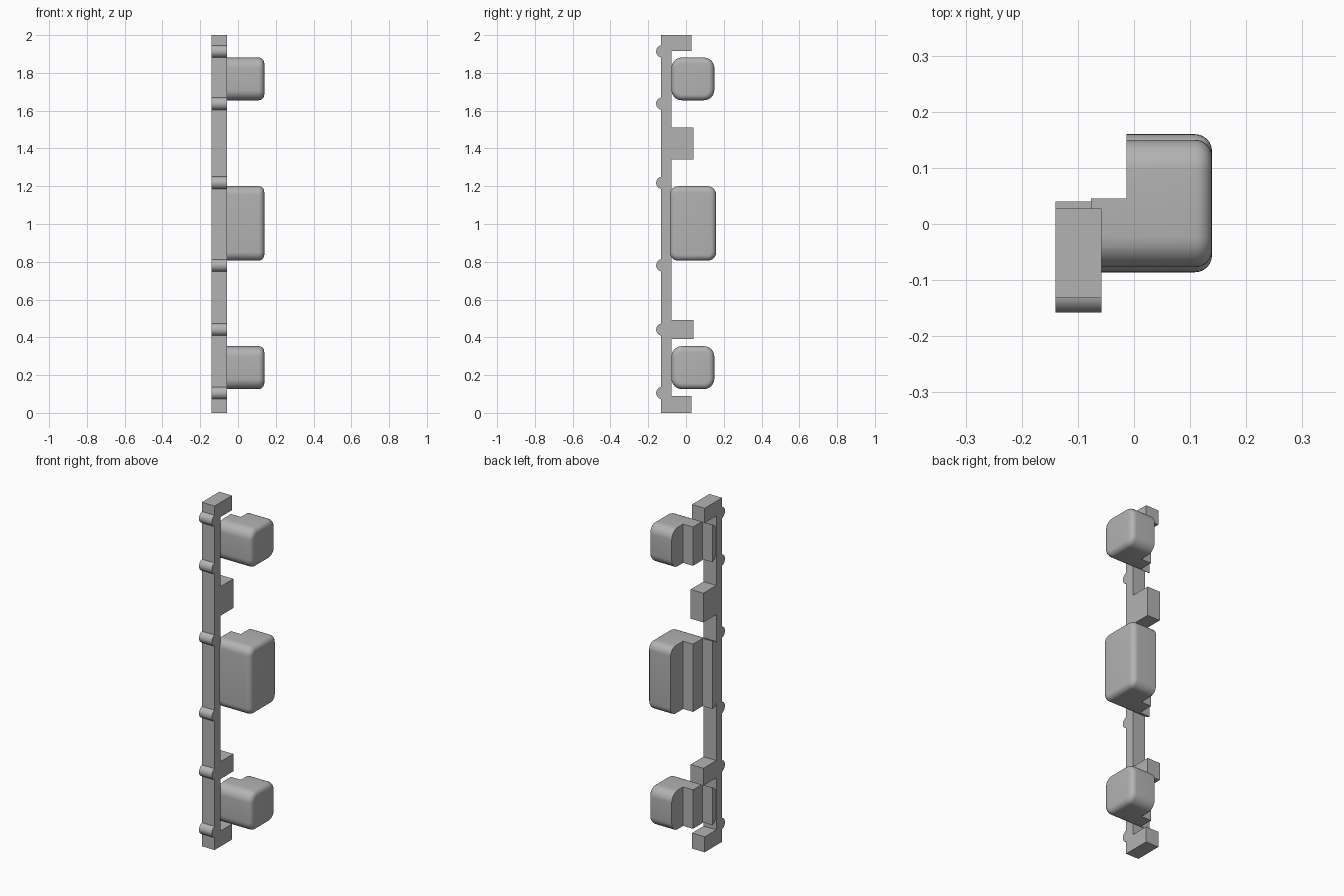
import bpy, bmesh
from math import radians, pi
from mathutils import Matrix, Vector

if "Cube" in bpy.data.objects:
    bpy.data.objects.remove(bpy.data.objects["Cube"], do_unlink=True)

grey = bpy.data.materials.new("plain grey")
grey.use_nodes = True
grey.diffuse_color = (0.45, 0.45, 0.45, 1)
grey.node_tree.nodes["Principled BSDF"].inputs["Base Color"].default_value = grey.diffuse_color

RAIL_LEFT, RAIL_RIGHT, RAIL_FRONT, RAIL_BACK = -0.14, -0.058, -0.132, -0.078


def finish(bm, name):
    bmesh.ops.recalc_face_normals(bm, faces=bm.faces)
    mesh = bpy.data.meshes.new(name)
    bm.to_mesh(mesh)
    bm.free()
    mesh.materials.append(grey)
    obj = bpy.data.objects.new(name, mesh)
    bpy.context.collection.objects.link(obj)
    return obj


def box_bm(low, high):
    bm = bmesh.new()
    low, high = Vector(low), Vector(high)
    bmesh.ops.create_cube(bm, size=1, matrix=Matrix.Translation((low + high) / 2)
                          @ Matrix.Diagonal((*(high - low), 1)))
    return bm


def smooth(obj):
    bpy.ops.object.select_all(action='DESELECT')
    obj.select_set(True)
    bpy.context.view_layer.objects.active = obj
    bpy.ops.object.shade_smooth_by_angle(angle=radians(35))


def extrude_profile(name, points, z0, z1):
    bm = bmesh.new()
    face = bm.faces.new([bm.verts.new((x, y, z0)) for x, y in points])
    new = bmesh.ops.extrude_face_region(bm, geom=[face])["geom"]
    bmesh.ops.translate(bm, vec=(0, 0, z1 - z0),
                        verts=[v for v in new if isinstance(v, bmesh.types.BMVert)])
    return finish(bm, name)


def key(name, front, back, z0, z1, radius):
    # Rounded block: long edges first, then the outer end
    right = 0.139
    bm = box_bm((RAIL_LEFT, front, z0), (right, back, z1))
    long_edges = [e for e in bm.edges if abs(e.verts[0].co.x - e.verts[1].co.x) > 0.1]
    bmesh.ops.bevel(bm, geom=long_edges, offset=radius, segments=8, profile=0.5, affect='EDGES')
    end_edges = [e for e in bm.edges if all(v.co.x > right - 0.001 for v in e.verts)]
    bmesh.ops.bevel(bm, geom=end_edges, offset=0.03, segments=6, profile=0.5, affect='EDGES')
    obj = finish(bm, name)
    # Stepped notch behind the rail, plus relief so the stem stays inside the rail
    stair = [(-0.3, -0.043), (-0.077, -0.043), (-0.077, 0.045),
             (-0.013, 0.045), (-0.013, 0.3), (-0.3, 0.3)]
    cutter = extrude_profile(name + "_notch_cutter", stair, z0 - 0.1, z1 + 0.1)
    cutter.hide_render = True
    mod = obj.modifiers.new("notch", 'BOOLEAN')
    mod.operation, mod.solver, mod.object = 'DIFFERENCE', 'EXACT', cutter
    bpy.context.view_layer.objects.active = obj
    bpy.ops.object.modifier_apply(modifier=mod.name)
    bpy.data.objects.remove(cutter, do_unlink=True)
    smooth(obj)


# Rail with four rear blocks, extruded from one side profile
blocks = [(0, 0.09, 0.028), (0.392, 0.493, 0.04), (1.341, 1.511, 0.04), (1.915, 2, 0.028)]
side = [(RAIL_FRONT, 2), (RAIL_FRONT, 0)]
for low, high, depth in blocks:
    side += [(RAIL_BACK, low), (depth, low), (depth, high), (RAIL_BACK, high)]
side = [p for p in side if p not in ((RAIL_BACK, 0), (RAIL_BACK, 2))]
bm = bmesh.new()
face = bm.faces.new([bm.verts.new((RAIL_LEFT, y, z)) for y, z in side])
new = bmesh.ops.extrude_face_region(bm, geom=[face])["geom"]
bmesh.ops.translate(bm, vec=(RAIL_RIGHT - RAIL_LEFT, 0, 0),
                    verts=[v for v in new if isinstance(v, bmesh.types.BMVert)])
finish(bm, "rail")

# Rounded ribs across the front of the rail
for i, z in enumerate((0.105, 0.441, 0.781, 1.218, 1.637, 1.914)):
    bm = bmesh.new()
    place = Matrix.Translation(((RAIL_LEFT + RAIL_RIGHT) / 2, -0.125, z)) @ Matrix.Rotation(pi / 2, 4, 'Y')
    bmesh.ops.create_cone(bm, cap_ends=True, segments=32, radius1=0.033, radius2=0.033,
                          depth=RAIL_RIGHT - RAIL_LEFT, matrix=place)
    smooth(finish(bm, f"front_rib_{i + 1}"))

# Three push keys
key("lower_key", -0.077, 0.15, 0.126, 0.353, 0.055)
key("middle_key", -0.086, 0.16, 0.806, 1.2, 0.045)
key("upper_key", -0.077, 0.15, 1.655, 1.881, 0.055)
